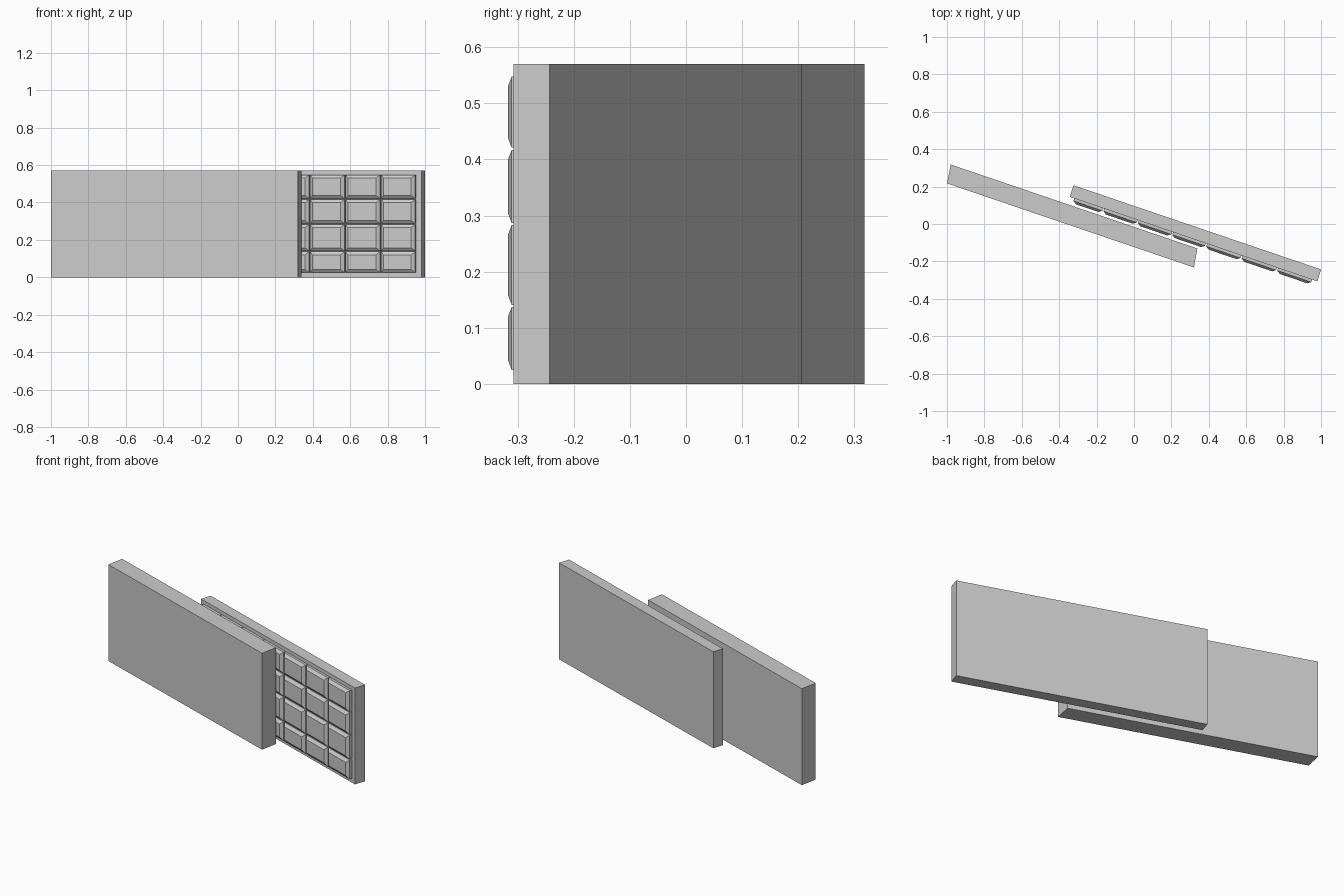
import bpy, bmesh
from mathutils import Vector

if "Cube" in bpy.data.objects:
    bpy.data.objects.remove(bpy.data.objects["Cube"])

HEIGHT = 0.57


def make_object(name, bm):
    bmesh.ops.recalc_face_normals(bm, faces=bm.faces[:])
    me = bpy.data.meshes.new(name)
    bm.to_mesh(me)
    bm.free()
    ob = bpy.data.objects.new(name, me)
    bpy.context.collection.objects.link(ob)
    return ob


def slab(name, footprint):
    """Extrude a plan-view outline up to the common height."""
    bm = bmesh.new()
    face = bm.faces.new([bm.verts.new((x, y, 0)) for x, y in footprint])
    ext = bmesh.ops.extrude_face_region(bm, geom=[face])
    bmesh.ops.translate(bm, vec=(0, 0, HEIGHT),
                        verts=[v for v in ext["geom"] if isinstance(v, bmesh.types.BMVert)])
    return make_object(name, bm)


# Two slanted, overlapping slabs
slab("front_panel", [(-1, 0.217), (0.32, -0.232), (0.339, -0.131), (-0.98, 0.318)])
slab("back_panel", [(-0.343, 0.145), (0.98, -0.307), (1.0, -0.243), (-0.324, 0.207)])

# Front face of the back panel carries the keys
LEFT, RIGHT = Vector((-0.343, 0.145, 0)), Vector((0.98, -0.307, 0))
along = (RIGHT - LEFT) / (RIGHT.x - LEFT.x)
normal = along.normalized().cross(Vector((0, 0, 1)))


def on_face(x, z, depth):
    return LEFT + along * (x - LEFT.x) + normal * depth + Vector((0, 0, z))


def key(name, x0, x1, z0, z1):
    """Short straight base topped by a chamfered cap."""
    bm = bmesh.new()
    rings = []
    for inset, depth in ((0, -0.003), (0, 0.014), (0.017, 0.027)):
        a, b, c, d = x0 + inset, x1 - inset, z0 + inset, z1 - inset
        rings.append([bm.verts.new(on_face(x, z, depth))
                      for x, z in ((a, c), (b, c), (b, d), (a, d))])
    for r0, r1 in zip(rings, rings[1:]):
        for i in range(4):
            j = (i + 1) % 4
            bm.faces.new((r0[i], r0[j], r1[j], r1[i]))
    bm.faces.new(rings[0])
    bm.faces.new(rings[-1])
    return make_object(name, bm)


# Key grid: seven columns, four rows
columns = [-0.322, -0.162, 0.022, 0.206, 0.387, 0.577, 0.767, 0.955]
rows = [(0.025, 0.137), (0.141, 0.283), (0.287, 0.417), (0.421, 0.548)]
for r, (z0, z1) in enumerate(rows):
    for c, (x0, x1) in enumerate(zip(columns, columns[1:])):
        key(f"key_{r}_{c}", x0 + 0.003, x1 - 0.003, z0, z1)
